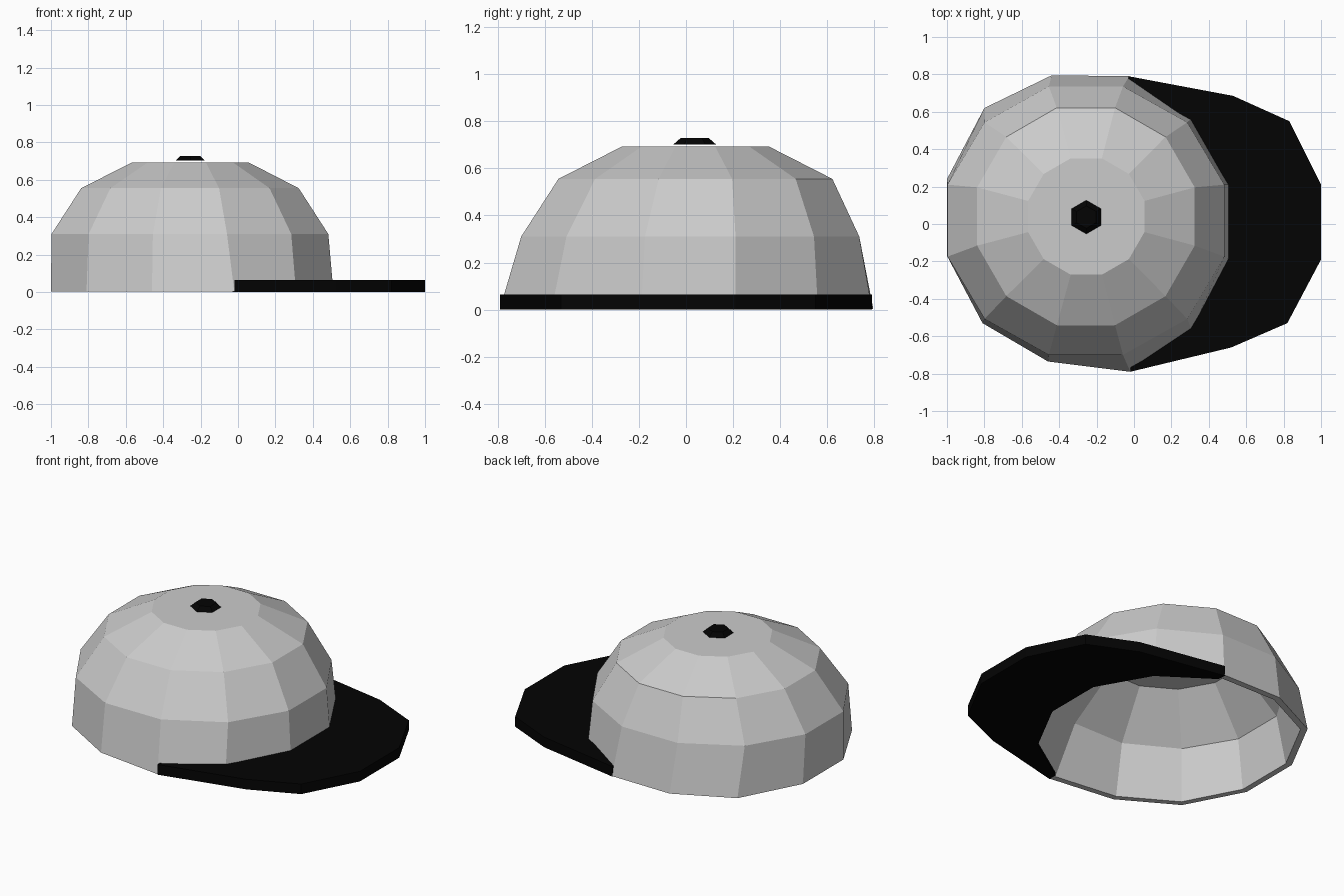
import bpy, bmesh, math

if "Cube" in bpy.data.objects:
    bpy.data.objects.remove(bpy.data.objects["Cube"])

def new_object(name, bm, color=None):
    bmesh.ops.recalc_face_normals(bm, faces=bm.faces)
    mesh = bpy.data.meshes.new(name)
    bm.to_mesh(mesh)
    bm.free()
    obj = bpy.data.objects.new(name, mesh)
    bpy.context.collection.objects.link(obj)
    if color:
        mat = bpy.data.materials.new(name + "_color")
        mat.diffuse_color = color
        mat.use_nodes = True
        mat.node_tree.nodes["Principled BSDF"].inputs["Base Color"].default_value = mat.diffuse_color
        mesh.materials.append(mat)
    return obj

def ring(cx, cy, r, n, start, sy=1.0):
    return [(cx + r * math.cos(start + i * math.tau / n),
             cy + sy * r * math.sin(start + i * math.tau / n)) for i in range(n)]

def inset(pts, k):
    return [(-0.02 + (x + 0.02) * k, y * k) for x, y in pts]

def loft(bm, rings):
    loops = [[bm.verts.new((x, y, z)) for x, y in pts] for pts, z in rings]
    for a, b in zip(loops, loops[1:]):
        for i in range(len(a)):
            j = (i + 1) % len(a)
            bm.faces.new((a[i], a[j], b[j], b[i]))
    bm.faces.new(loops[-1])
    bm.faces.new(loops[0][::-1])

BLACK = (0.001, 0.001, 0.001, 1)

# Slightly uneven twelve-sided rim, counter-clockwise from the brim side
rim = [(0.51, 0.21), (0.31, 0.56), (-0.025, 0.79), (-0.44, 0.795),
       (-0.80, 0.62), (-1.0, 0.24), (-1.0, -0.17), (-0.81, -0.53),
       (-0.46, -0.735), (-0.02, -0.79), (0.31, -0.57), (0.51, -0.19)]
rim_inner = [(-0.25 + (x + 0.25) * 0.95, y * 0.95) for x, y in rim]

# Crown: faceted dome outside, two-row dome with flat ceiling inside
bm = bmesh.new()
a = math.radians(15)
loft(bm, [(ring(-0.257, 0.035, 0.44, 12, a), 0.58),
          (ring(-0.257, 0.018, 0.69, 12, a, 0.97), 0.325),
          (rim_inner, 0.003),
          (rim, 0.003),
          (ring(-0.257, 0.018, 0.766, 12, a, 0.97), 0.31),
          (ring(-0.257, 0.04, 0.602, 12, a), 0.555),
          (ring(-0.255, 0.04, 0.322, 12, a), 0.693)])
new_object("crown", bm)

# Brim: flat crescent wrapping the front of the crown
outer = [(-0.02, -0.79), (0.52, -0.66), (0.82, -0.53), (1.0, -0.19),
         (1.0, 0.21), (0.83, 0.55), (0.53, 0.685), (-0.03, 0.79)]
inner = inset([rim[i] for i in (2, 1, 0, 11, 10, 9)], 0.93)
bm = bmesh.new()
loft(bm, [(outer + inner, 0.0), (outer + inner, 0.065)])
new_object("brim", bm, BLACK)

# Top button: tapered hexagon
bm = bmesh.new()
h = math.radians(30)
loft(bm, [(ring(-0.255, 0.037, 0.09, 6, h), 0.702),
          (ring(-0.255, 0.037, 0.06, 6, h), 0.728)])
new_object("top_button", bm, BLACK)
